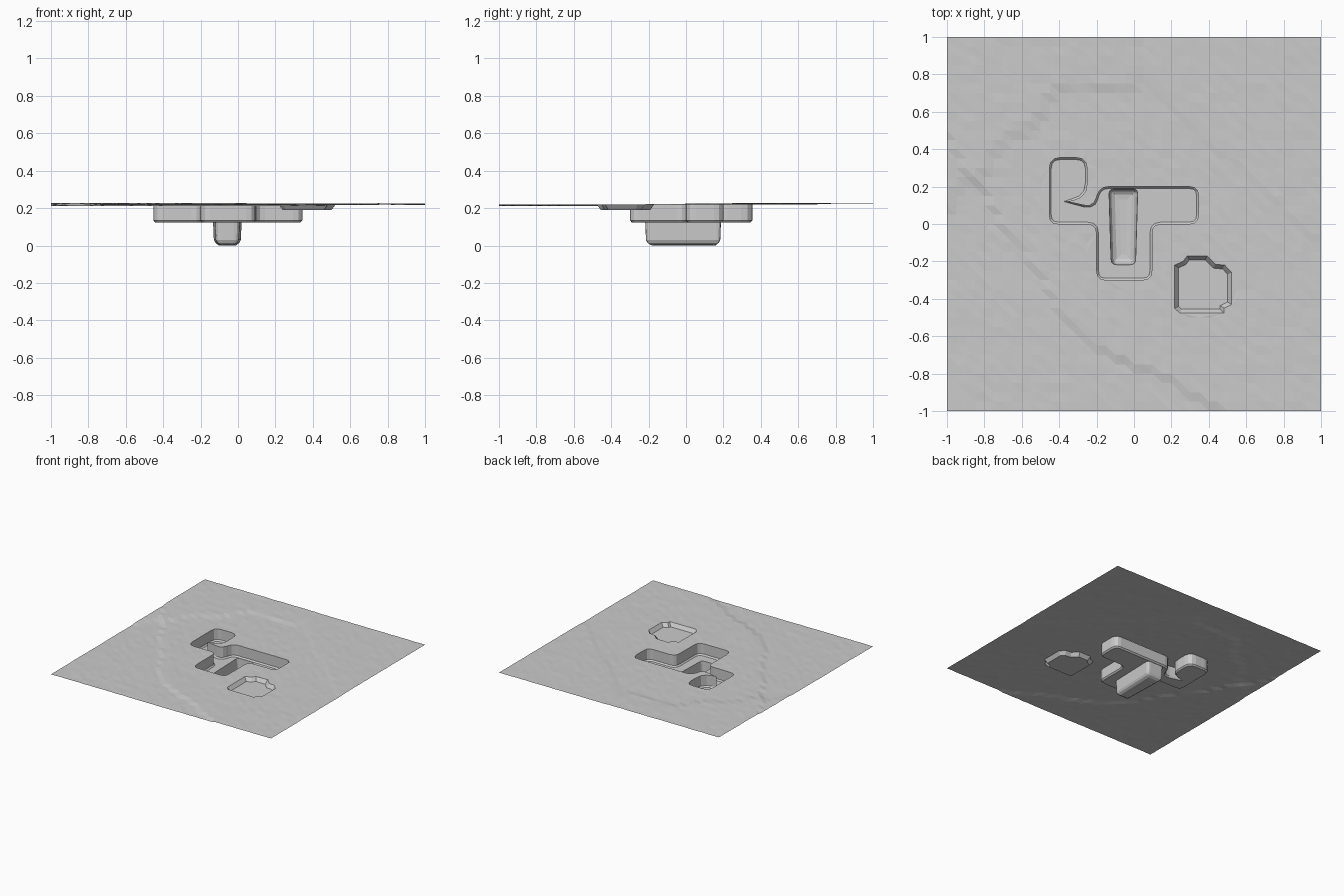
import bpy, bmesh, random
from mathutils import Vector
from mathutils.geometry import delaunay_2d_cdt

if "Cube" in bpy.data.objects:
    bpy.data.objects.remove(bpy.data.objects["Cube"])

random.seed(4)
N = 40
jitter = [[random.uniform(-.0012, .0012) for _ in range(N + 1)] for _ in range(N + 1)]


def height(x, y):
    """Nearly flat ground with shallow steps along a few contour lines."""
    z = .220 + .002 * y
    if x < .02 and y > min(.73, x + 1.1):
        z += .005
    if x > 0 and y > .8 - .9 * x:
        z += .003
    if y < max(-1.5 * x - 1.05, -.5 * x - .75):
        z -= .007
    i = min(N, max(0, round((x + 1) * N / 2)))
    j = min(N, max(0, round((y + 1) * N / 2)))
    return z + jitter[i][j]


def rounded(corners):
    """Outline from (x, y, radius) corners."""
    out = []
    for k, (x, y, r) in enumerate(corners):
        p = Vector((x, y))
        if r == 0:
            out.append(p)
            continue
        a = Vector(corners[k - 1][:2])
        b = Vector(corners[(k + 1) % len(corners)][:2])
        s, e = p + (a - p).normalized() * r, p + (b - p).normalized() * r
        for t in (0, .33, .67, 1):
            out.append(s * (1 - t) ** 2 + p * 2 * t * (1 - t) + e * t * t)
    return out


def inset(poly, d):
    """Shrink a clockwise outline."""
    out = []
    for k, p in enumerate(poly):
        u = (p - poly[k - 1]).normalized()
        v = (poly[(k + 1) % len(poly)] - p).normalized()
        n = Vector((u.y, -u.x)) + Vector((v.y, -v.x))
        out.append(p + n.normalized() * d / max(.6, n.length / 2))
    return out


def inside(p, poly):
    hit = False
    for a, b in zip(poly, poly[1:] + poly[:1]):
        if (a.y > p.y) != (b.y > p.y) and p.x < (b.x - a.x) * (p.y - a.y) / (b.y - a.y) + a.x:
            hit = not hit
    return hit


def add_sheet(bm, outer, holes, points, zfun):
    """Triangulated surface inside outer, leaving the holes open."""
    pts, edges = [], []
    for loop in [outer] + holes:
        n, m = len(pts), len(loop)
        pts += loop
        edges += [(n + k, n + (k + 1) % m) for k in range(m)]
    pts += [p for p in points if not any(inside(p, h) for h in holes)]
    vs, _, fs, *_ = delaunay_2d_cdt(pts, edges, [], 0, 1e-5)
    verts = [bm.verts.new((v.x, v.y, zfun(v.x, v.y))) for v in vs]
    for f in fs:
        c = sum((vs[i] for i in f), Vector((0, 0))) / len(f)
        if inside(c, outer) and not any(inside(c, h) for h in holes):
            bm.faces.new([verts[i] for i in f])


def finish(bm, name):
    bmesh.ops.remove_doubles(bm, verts=bm.verts, dist=1e-5)
    bmesh.ops.recalc_face_normals(bm, faces=bm.faces)
    bm.normal_update()
    if sum(f.normal.z * f.calc_area() for f in bm.faces) < 0:
        bmesh.ops.reverse_faces(bm, faces=bm.faces)
    me = bpy.data.meshes.new(name)
    bm.to_mesh(me)
    bm.free()
    bpy.context.collection.objects.link(bpy.data.objects.new(name, me))


def pit(name, top, steps, top_z=None, holes=()):
    """Walls through (inset, z) steps, closed with a floor."""
    bm = bmesh.new()
    loop = top
    ring = [bm.verts.new((p.x, p.y, top_z or height(p.x, p.y))) for p in top]
    for d, z in steps:
        loop = inset(top, d) if d else top
        nxt = [bm.verts.new((p.x, p.y, z)) for p in loop]
        for k in range(len(ring)):
            bm.faces.new((ring[k - 1], ring[k], nxt[k], nxt[k - 1]))
        ring = nxt
    add_sheet(bm, loop, list(holes), [], lambda x, y: steps[-1][1])
    finish(bm, name)


# Outlines, clockwise
main = rounded([(-.453, 0, .05), (-.453, .355, .06), (-.25, .355, .06), (-.25, .14, .08),
                (-.36, .12, 0), (-.215, .09, .05), (-.185, .2, .05), (.345, .2, .05),
                (.345, 0, .05), (.095, 0, .05), (.095, -.3, .05), (-.2, -.3, .05),
                (-.2, 0, .05)])
slot = rounded([(-.122, -.218, .03), (-.134, .187, .025), (.02, .187, .025), (.008, -.218, .03)])
small = [Vector(p) for p in [(.217, -.45), (.217, -.22), (.262, -.2), (.285, -.17), (.39, -.17),
                             (.435, -.215), (.485, -.22), (.522, -.26), (.522, -.43),
                             (.482, -.45), (.48, -.477), (.245, -.477)]]

# Ground sheet
g = [-1 + 2 * k / N for k in range(N + 1)]
grid = [Vector((x, y)) for x in g[1:-1] for y in g[1:-1]]
border = ([Vector((-1, y)) for y in g[:-1]] + [Vector((x, 1)) for x in g[:-1]]
          + [Vector((1, y)) for y in g[:0:-1]] + [Vector((x, -1)) for x in g[:0:-1]])
bm = bmesh.new()
add_sheet(bm, border, [main, small], grid, height)
finish(bm, "ground")

# Pits
pit("main_pit", main, [(0, .135), (.01, .124)], holes=[slot])
pit("deep_trench", slot, [(.004, .03), (.012, .014), (.03, .003), (.055, 0)], top_z=.124)
pit("shallow_pit", small, [(.022, .19)])
